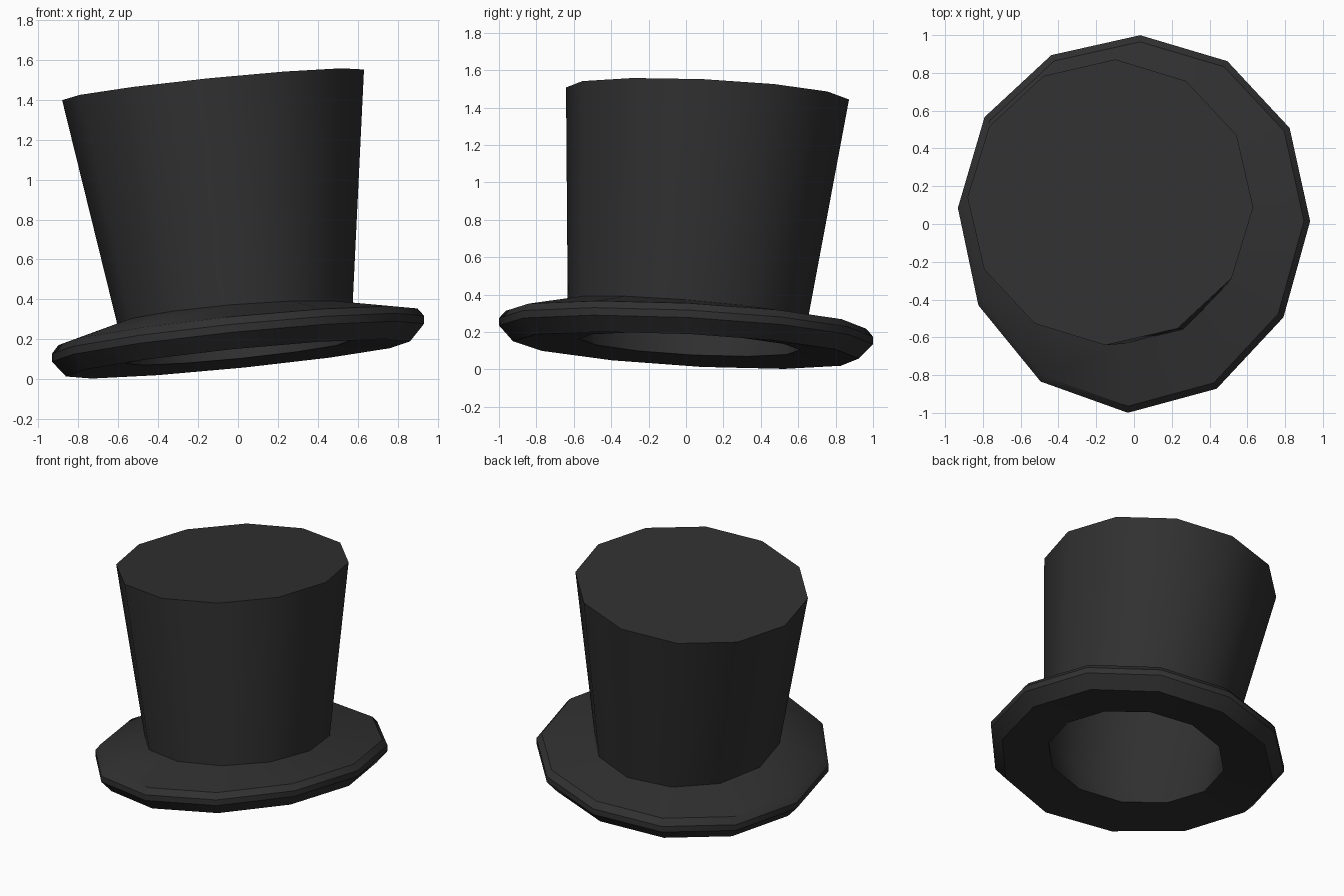
import bpy, bmesh, math

if "Cube" in bpy.data.objects:
    bpy.data.objects.remove(bpy.data.objects["Cube"])

N = 12
START = math.radians(-2)

felt = bpy.data.materials.new("black_felt")
felt.diffuse_color = (0.03, 0.03, 0.03, 1)
felt.use_nodes = True
felt.node_tree.nodes["Principled BSDF"].inputs["Base Color"].default_value = felt.diffuse_color


def ring(rx, ry, z, cx=0.0, cy=0.0, sx=0.1, sy=-0.053, bulge=0.0):
    """Tilted 12-sided ring; the slopes sx, sy tip its plane sideways and backwards."""
    pts = []
    for i in range(N):
        a = START + math.tau * i / N
        x = cx + rx * math.cos(a)
        y = cy + ry * math.sin(a) + bulge * math.cos(a) ** 2
        pts.append((x, y, z + sx * x + sy * y))
    return pts


def brim_ring(k, z):
    return ring(0.933 * k, 1.0 * k, z, bulge=0.05)


def build(name, rings, cap=False, flip=False):
    bm = bmesh.new()
    loops = [[bm.verts.new(p) for p in r] for r in rings]
    for a, b in zip(loops, loops[1:]):
        for i in range(N):
            j = (i + 1) % N
            bm.faces.new((a[i], a[j], b[j], b[i]))
    if cap:
        bm.faces.new(loops[-1])
    if flip:
        bmesh.ops.reverse_faces(bm, faces=bm.faces[:])
    for f in bm.faces:
        f.smooth = len(f.verts) == 4
    me = bpy.data.meshes.new(name)
    bm.to_mesh(me)
    bm.free()
    me.materials.append(felt)
    me.set_sharp_from_angle(angle=math.radians(35))
    ob = bpy.data.objects.new(name, me)
    bpy.context.collection.objects.link(ob)
    return ob


def crown_base(inset=0.0):
    return ring(0.59 - inset, 0.643 - inset, 0.325, -0.015, 0.01, 0.083, -0.08)


def crown_top(inset=0.0):
    return ring(0.757 - inset, 0.757 - inset, 1.493 - inset, -0.125, 0.115, 0.1, -0.046)


hole = ring(0.56, 0.59, 0.135, 0, 0.02)

# Brim: underside, rounded outer edge, sloping top
build("brim", [
    hole,
    brim_ring(0.925, 0.104),
    brim_ring(1.0, 0.185),
    brim_ring(1.0, 0.225),
    brim_ring(0.965, 0.265),
    crown_base(),
])

# Crown: flaring body with flat top
build("crown", [crown_base(), crown_top()], cap=True)

# Lining: inside of the hollow crown
build("lining", [hole, crown_base(0.012), crown_top(0.012)], cap=True, flip=True)
